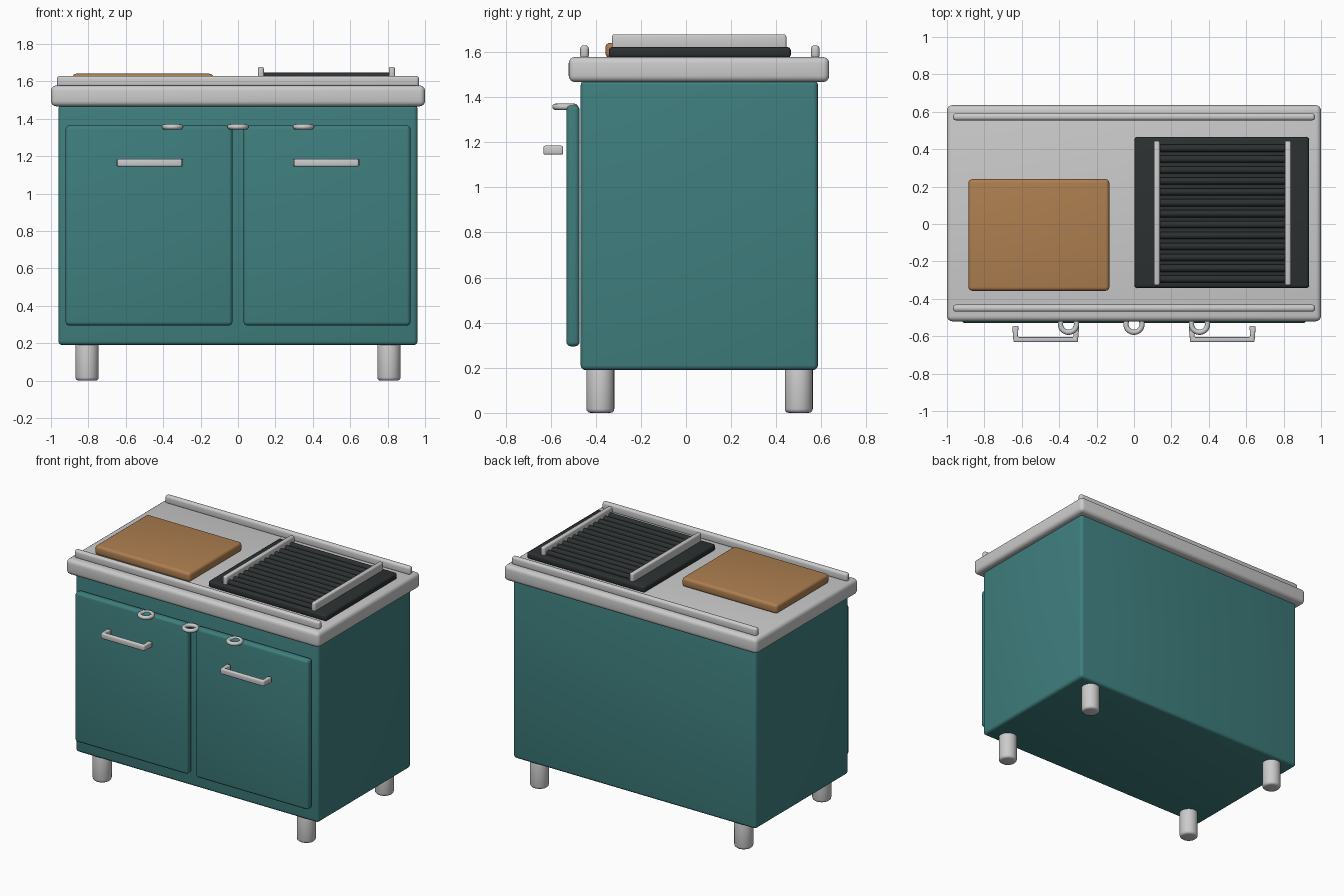
import bpy, bmesh, math

if "Cube" in bpy.data.objects:
    bpy.data.objects.remove(bpy.data.objects["Cube"])


def material(name, rgb):
    m = bpy.data.materials.new(name)
    m.diffuse_color = (*rgb, 1)
    m.use_nodes = True
    m.node_tree.nodes["Principled BSDF"].inputs["Base Color"].default_value = m.diffuse_color
    return m


TEAL = material("teal_paint", (0.05, 0.21, 0.21))
WOOD = material("wood", (0.42, 0.21, 0.08))
BLACK = material("cast_iron", (0.025, 0.03, 0.03))


def finish(ob, name, mat=None, bevel=0, segs=4):
    ob.name = name
    if mat:
        ob.data.materials.append(mat)
    if bevel:
        b = ob.modifiers.new("bevel", "BEVEL")
        b.width, b.segments = bevel, segs
        b.limit_method = "ANGLE"
    bpy.ops.object.select_all(action="DESELECT")
    ob.select_set(True)
    bpy.context.view_layer.objects.active = ob
    if bevel:
        bpy.ops.object.modifier_apply(modifier="bevel")
    bpy.ops.object.shade_smooth_by_angle(angle=math.radians(40))
    return ob


def box(name, x, y, z, mat=None, bevel=0.02, segs=4):
    """Rounded box from (min, max) ranges."""
    bpy.ops.mesh.primitive_cube_add(size=1, location=[sum(r) / 2 for r in (x, y, z)])
    ob = bpy.context.object
    ob.scale = [r[1] - r[0] for r in (x, y, z)]
    bpy.ops.object.transform_apply(location=False, rotation=False, scale=True)
    return finish(ob, name, mat, bevel, segs)


def prism(name, pts, z0, z1, mat=None, bevel=0.0):
    """Extrude an xy outline from z0 to z1."""
    bm = bmesh.new()
    f = bm.faces.new([bm.verts.new((x, y, z0)) for x, y in pts])
    top = bmesh.ops.extrude_face_region(bm, geom=[f])["geom"]
    bmesh.ops.translate(bm, vec=(0, 0, z1 - z0),
                        verts=[v for v in top if isinstance(v, bmesh.types.BMVert)])
    bmesh.ops.recalc_face_normals(bm, faces=bm.faces)
    me = bpy.data.meshes.new(name)
    bm.to_mesh(me)
    bm.free()
    ob = bpy.data.objects.new(name, me)
    bpy.context.collection.objects.link(ob)
    return finish(ob, name, mat, bevel, 3)


# Cabinet and counter
box("cabinet", (-0.96, 0.96), (-0.467, 0.585), (0.19, 1.475), TEAL, 0.022)
box("countertop", (-1, 1), (-0.52, 0.635), (1.467, 1.578), None, 0.028)

# Raised rails along the counter edges
for side, y in (("front", -0.45), ("back", 0.573)):
    box(side + "_rail", (-0.968, 0.968), (y - 0.019, y + 0.019), (1.57, 1.63), None, 0.016)

# Doors, handles and legs, mirrored left and right
for side, s in (("left", -1), ("right", 1)):
    box(side + "_door", sorted((s * 0.03, s * 0.922)), (-0.53, -0.472),
        (0.295, 1.364), TEAL, 0.02)

    c, w = s * 0.472, 0.172
    half = [(w - 0.022, -0.605), (w - 0.027, -0.545), (w + 0.007, -0.545), (w, -0.632)]
    outline = [(c + x, y) for x, y in half] + [(c - x, y) for x, y in reversed(half)]
    prism(side + "_door_handle", outline, 1.145, 1.185, None, 0.008)

    for end, y in (("front", -0.38), ("back", 0.5)):
        bpy.ops.mesh.primitive_cylinder_add(vertices=32, radius=0.062, depth=0.21,
                                            location=(s * 0.807, y, 0.105))
        finish(bpy.context.object, f"{end}_{side}_leg", None, 0.018, 3)

# Ring hooks under the counter edge
for i, x in enumerate((-0.35, 0, 0.35)):
    bpy.ops.mesh.primitive_torus_add(location=(x, -0.536, 1.357), major_radius=0.043,
                                     minor_radius=0.014, major_segments=32, minor_segments=12)
    finish(bpy.context.object, f"ring_hook_{i + 1}")

# Cutting board
box("cutting_board", (-0.885, -0.132), (-0.357, 0.24), (1.574, 1.641), WOOD, 0.02)

# Grill tray, bars and side rails
box("grill_tray", (0.003, 0.936), (-0.342, 0.465), (1.574, 1.622), BLACK, 0.016)
BARS = 13
for i in range(BARS):
    y = -0.295 + i * 0.7 / (BARS - 1)
    bpy.ops.mesh.primitive_cylinder_add(vertices=16, radius=0.019, depth=0.7,
                                        location=(0.473, y, 1.628),
                                        rotation=(0, math.pi / 2, 0))
    finish(bpy.context.object, f"grill_bar_{i + 1}", BLACK)
for side, x in (("left", 0.122), ("right", 0.823)):
    box(f"grill_{side}_rail", (x - 0.016, x + 0.016), (-0.328, 0.445), (1.61, 1.678), None, 0.01, 3)
